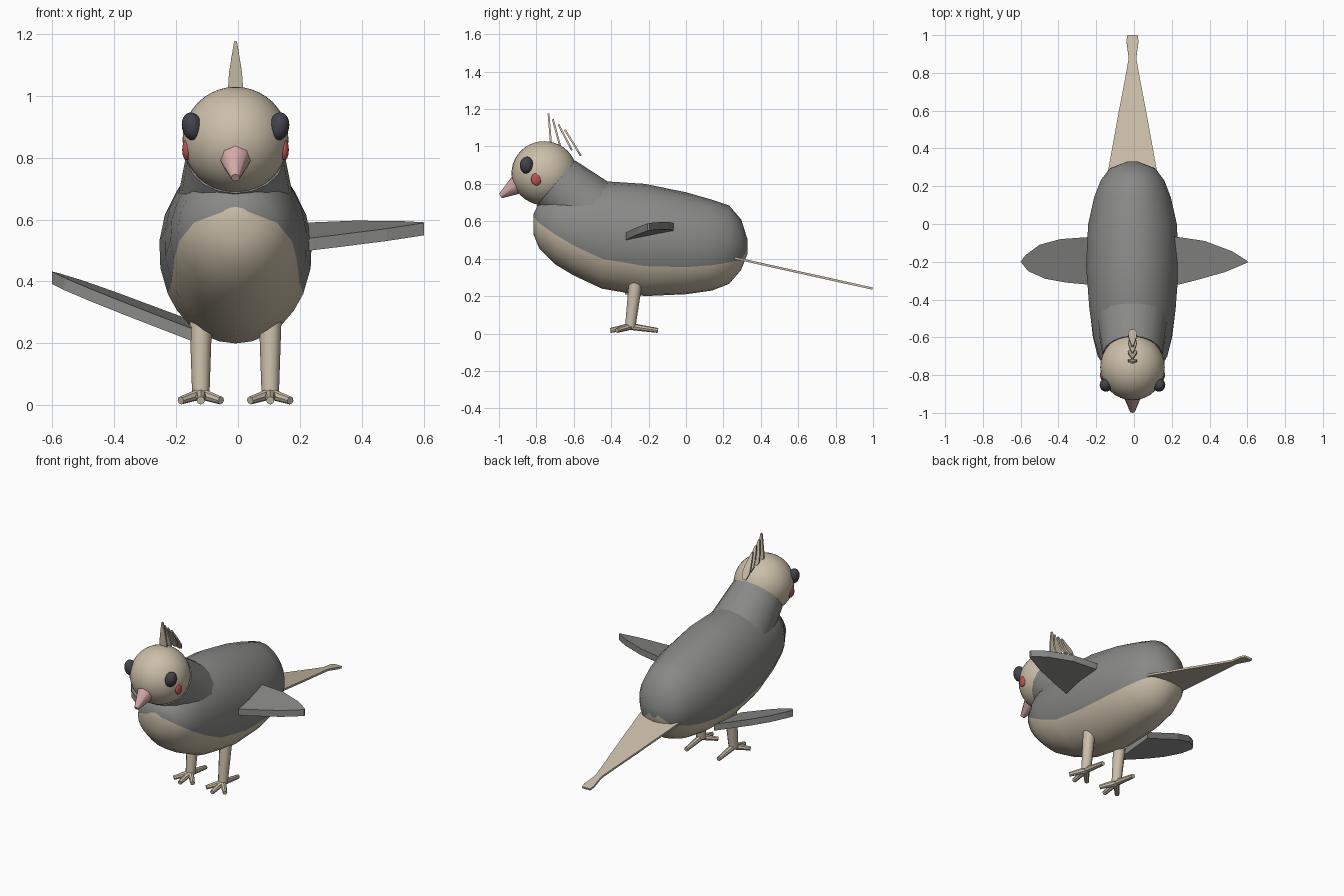
import bpy, bmesh
from math import asin, cos, sin, pi
from mathutils import Vector, Matrix

old = bpy.data.objects.get("Cube")
if old:
    bpy.data.objects.remove(old)

CX = -0.008  # the bird's mirror plane


def material(name, r, g, b):
    m = bpy.data.materials.new(name)
    m.use_nodes = True
    m.diffuse_color = (r, g, b, 1)
    bsdf = next(n for n in m.node_tree.nodes if n.type == 'BSDF_PRINCIPLED')
    bsdf.inputs["Base Color"].default_value = (r, g, b, 1)
    bsdf.inputs["Roughness"].default_value = 0.8
    return m


GREY = material("feather grey", 0.25, 0.25, 0.245)
CREAM = material("warm cream", 0.6, 0.52, 0.40)
PINK = material("beak pink", 0.66, 0.40, 0.39)
RED = material("cheek red", 0.5, 0.09, 0.075)
DARK = material("eye slate", 0.055, 0.055, 0.07)


def finish(name, bm, mats, smooth=True):
    bmesh.ops.recalc_face_normals(bm, faces=bm.faces)
    me = bpy.data.meshes.new(name)
    bm.to_mesh(me)
    bm.free()
    for m in mats:
        me.materials.append(m)
    ob = bpy.data.objects.new(name, me)
    bpy.context.collection.objects.link(ob)
    if smooth:
        bpy.ops.object.select_all(action='DESELECT')
        ob.select_set(True)
        bpy.context.view_layer.objects.active = ob
        bpy.ops.object.shade_smooth_by_angle(angle=0.75)
    return ob


def ellipsoid(name, centre, radii, mat, rot=0.0, u=20, v=12):
    bm = bmesh.new()
    mx = (Matrix.Translation(centre) @ Matrix.Rotation(rot, 4, 'Y')
          @ Matrix.Diagonal((*radii, 1)))
    bmesh.ops.create_uvsphere(bm, u_segments=u, v_segments=v, radius=1, matrix=mx)
    return finish(name, bm, [mat])


def add_cone(bm, a, b, r1, r2, sides=10):
    a, b = Vector(a), Vector(b)
    d = b - a
    mx = Matrix.Translation((a + b) / 2) @ d.to_track_quat('Z', 'Y').to_matrix().to_4x4()
    bmesh.ops.create_cone(bm, cap_ends=True, segments=sides, radius1=r1,
                          radius2=r2, depth=d.length, matrix=mx)


def cone(name, a, b, r1, r2, mat, sides=10):
    bm = bmesh.new()
    add_cone(bm, a, b, r1, r2, sides)
    return finish(name, bm, [mat])


def plate(name, points, offset, mat):
    """Flat outline thickened evenly either side of its points."""
    bm = bmesh.new()
    off = Vector(offset)
    face = bm.faces.new([bm.verts.new(Vector(p) - off / 2) for p in points])
    new = bmesh.ops.extrude_face_region(bm, geom=[face], use_keep_orig=True)["geom"]
    bmesh.ops.translate(bm, vec=off, verts=[g for g in new if isinstance(g, bmesh.types.BMVert)])
    return finish(name, bm, [mat], smooth=False)


def feather(name, base, tip, outline, thick, mat):
    """Symmetric blade: outline is (fraction along, half width)."""
    base, tip = Vector(base), Vector(tip)
    d = tip - base
    side = Vector((1, 0, 0))
    pts = [base + d * t + side * w for t, w in outline]
    pts += [base + d * t - side * w for t, w in reversed(outline)]
    return plate(name, pts, d.cross(side).normalized() * thick, mat)


# Body: lofted rings (y, bottom, top, half width, colour line height)
RINGS = [(-.815, .53, .64, .06, .625), (-.785, .455, .70, .135, .59),
         (-.70, .37, .76, .185, .53), (-.60, .31, .79, .21, .47),
         (-.45, .24, .815, .23, .40), (-.22, .20, .80, .247, .36),
         (0, .21, .755, .236, .355), (.14, .23, .715, .205, .365),
         (.23, .265, .685, .17, .38), (.295, .34, .61, .12, .395),
         (.33, .43, .50, .03, .45)]
UP, LOW = 14, 10
bm = bmesh.new()
loops = []
for y, lo, hi, w, line in RINGS:
    zc, h = (lo + hi) / 2, (hi - lo) / 2
    a = asin(max(-.95, min(.95, (line - zc) / h)))
    angles = [a + (pi - 2 * a) * i / UP for i in range(UP)]
    angles += [pi - a + (pi + 2 * a) * i / LOW for i in range(LOW)]
    loops.append([bm.verts.new((CX + w * cos(t), y, zc + h * sin(t))) for t in angles])
n = UP + LOW
for r1, r2 in zip(loops, loops[1:]):
    for i in range(n):
        j = (i + 1) % n
        f = bm.faces.new((r1[i], r1[j], r2[j], r2[i]))
        f.material_index = 0 if i < UP else 1
bm.faces.new(loops[0]).material_index = 1
bm.faces.new(loops[-1])
finish("body", bm, [GREY, CREAM])

# Neck, head and beak
cone("neck", (CX, -.50, .64), (CX, -.695, .805), .19, .158, GREY, 18)
ellipsoid("head", (CX, -.758, .857), (.171, .175, .171), CREAM, u=32, v=20)
cone("beak", (CX, -.895, .80), (CX, -.992, .735), .055, .014, PINK, 8)

# Paired face parts, legs and feet
for s, label in ((1, "left"), (-1, "right")):
    ellipsoid(f"{label}_eye", (CX + s * .14, -.852, .90), (.033, .036, .046), DARK, s * .2)
    ellipsoid(f"{label}_cheek", (CX + s * .158, -.80, .825), (.014, .028, .034), RED)
    x = CX + s * .112
    ankle = (x, -.298, .035)
    cone(f"{label}_leg", ankle, (x, -.27, .27), .028, .036, CREAM, 12)
    bm = bmesh.new()
    for dx, y in ((-.065, -.37), (0, -.405), (.065, -.37), (0, -.15)):
        add_cone(bm, (x, -.298, .038), (x + dx, y, .016), .019, .013, 8)
    finish(f"{label}_foot", bm, [CREAM])

# Wings: one raised, one drooping; outline is (distance out, y)
LEFT = [(.15, -.06), (.24, -.07), (.375, -.09), (.52, -.145), (.60, -.195),
        (.60, -.205), (.48, -.255), (.32, -.30), (.24, -.32), (.15, -.33)]
RIGHT = [(.15, -.06), (.25, -.07), (.39, -.08), (.50, -.11), (.575, -.165), (.60, -.20),
         (.56, -.25), (.47, -.29), (.36, -.31), (.25, -.32), (.15, -.325)]
for label, s, outline, tip_z, slope, pitch in (("left", 1, LEFT, .57, .07, .2),
                                               ("right", -1, RIGHT, .412, .38, .1)):
    pts = [(s * d, y, tip_z + slope * (d - .6) + pitch * (y + .2)) for d, y in outline]
    plate(f"{label}_wing", pts, (0, 0, .04), GREY)

# Long tail
feather("tail", (CX, .24, .408), (CX, .998, .24),
        [(0, .135), (.07, .127), (.45, .075), (.72, .036), (.84, .02), (.96, .032), (1, .027)],
        .012, CREAM)

# Crest of four blades fanning backwards
BLADE = [(0, .012), (.2, .024), (.45, .021), (.75, .012), (.95, .006), (1, .003)]
CREST = [(-.72, .99, -.735, 1.176), (-.67, .99, -.712, 1.145),
         (-.61, .98, -.682, 1.118), (-.562, .95, -.648, 1.09)]
for i, (y1, z1, y2, z2) in enumerate(CREST):
    feather(f"crest_feather_{i + 1}", (CX, y1, z1), (CX, y2, z2), BLADE, .01, CREAM)
